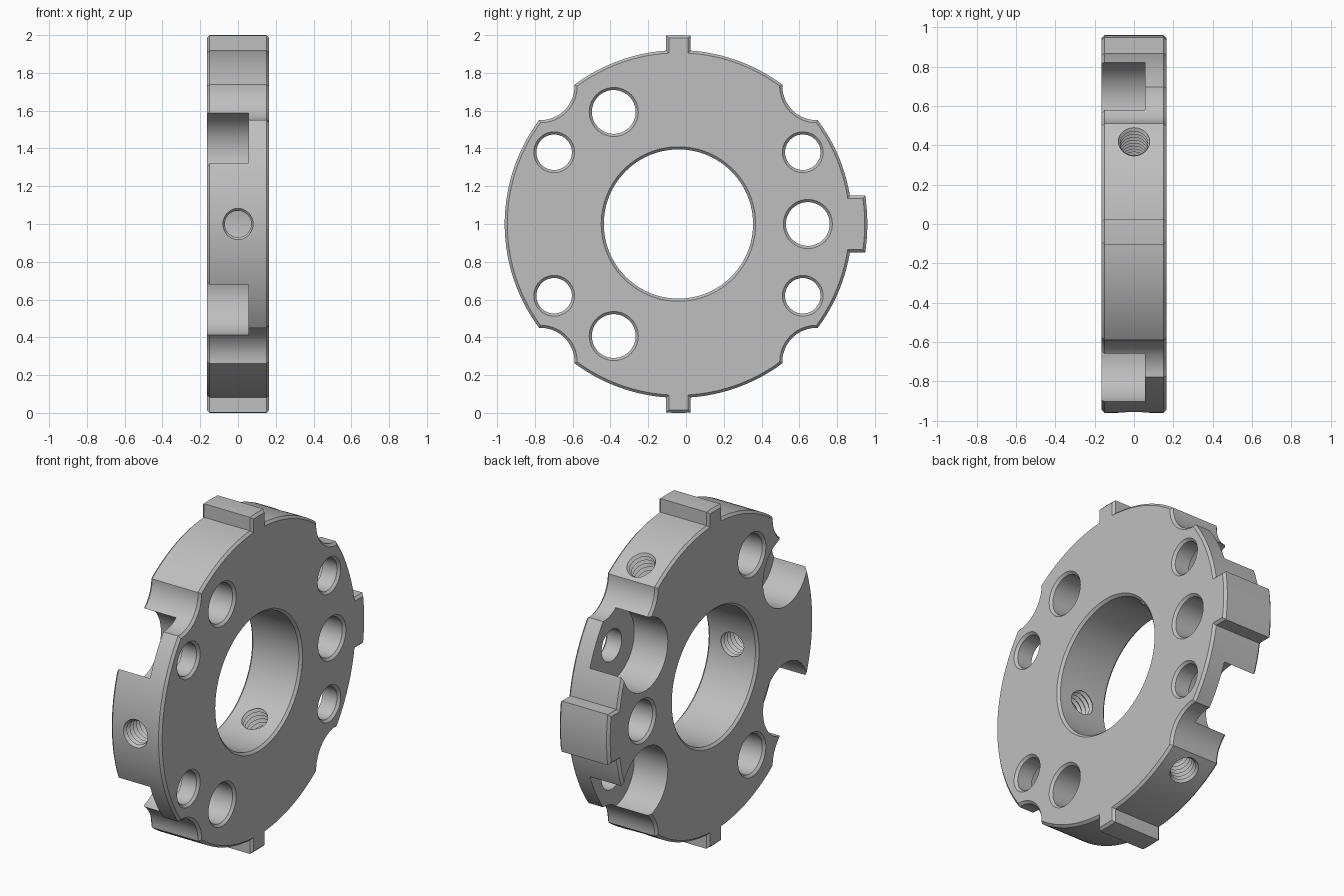
import bpy, bmesh
from math import sin, cos, asin, acos, atan2, pi, radians
from mathutils import Vector, Matrix

cube = bpy.data.objects.get("Cube")
if cube:
    bpy.data.objects.remove(cube)

CENTRE = Vector((0, -0.04, 1))   # hub axis runs along x
HALF, RIM, TAB, CHAMFER = 0.165, 0.92, 1.0, 0.014

steel = bpy.data.materials.new("light_grey_metal")
steel.use_nodes = True
grey = (0.52, 0.52, 0.52, 1)
steel.diffuse_color = grey
steel.node_tree.nodes["Principled BSDF"].inputs["Base Color"].default_value = grey


def to_object(bm, name):
    bmesh.ops.recalc_face_normals(bm, faces=bm.faces)
    mesh = bpy.data.meshes.new(name)
    bm.to_mesh(mesh)
    bm.free()
    obj = bpy.data.objects.new(name, mesh)
    bpy.context.collection.objects.link(obj)
    return obj


def arc(r, start, end, n, cu=0.0, cv=0.0):
    steps = [start + (end - start) * i / n for i in range(n + 1)]
    return [(cu + r * cos(a), cv + r * sin(a)) for a in steps]


def lathe(bm, profile, origin, direction, sides=48):
    """Closed solid of revolution from (radius, distance) pairs."""
    turn = direction.to_track_quat('Z', 'Y').to_matrix().to_4x4()
    place = Matrix.Translation(origin) @ turn
    rings = [[bm.verts.new(place @ Vector((r * cos(2 * pi * i / sides), r * sin(2 * pi * i / sides), t)))
              for i in range(sides)] for r, t in profile]
    for a, b in zip(rings, rings[1:]):
        for i in range(sides):
            j = (i + 1) % sides
            bm.faces.new((a[i], a[j], b[j], b[i]))
    bm.faces.new(rings[0][::-1])
    bm.faces.new(rings[-1])


# Upper half of the outline: side tab, rim, notch, rim, top tab, rim, notch, rim
NOTCH_R, NOTCH_C = 0.18, 0.73
dist = NOTCH_C * 2 ** 0.5
spread = acos((dist ** 2 + RIM ** 2 - NOTCH_R ** 2) / (2 * dist * RIM))
sweep = atan2(RIM * sin(spread), dist - RIM * cos(spread))
side_half, top_half = 0.15, 0.065
q = pi / 4
notch = arc(NOTCH_R, 5 * q + sweep, 5 * q - sweep, 16, NOTCH_C, NOTCH_C)
before = arc(RIM, acos(top_half / RIM), q + spread, 16)[::-1]
first_rim = arc(RIM, asin(side_half / RIM), q - spread, 16)
top_tab = arc(TAB, acos(top_half), pi - acos(top_half), 4)
far_rim = arc(RIM, q - spread, 0, 20)


def flip(points):
    return [(-u, v) for u, v in reversed(points)]


half = arc(TAB, 0, asin(side_half), 6) + first_rim + notch[1:-1] + before
half += top_tab + flip(before) + flip(notch)[1:-1] + [(-u, v) for u, v in far_rim]
outline = half + [(u, -v) for u, v in half[-2:0:-1]]

# Plate extruded from the outline, with both rims chamfered
bm = bmesh.new()
base = bm.faces.new([bm.verts.new(CENTRE + Vector((-HALF, u, v))) for u, v in outline])
grown = bmesh.ops.extrude_face_region(bm, geom=[base])["geom"]
bmesh.ops.translate(bm, vec=(2 * HALF, 0, 0), verts=[g for g in grown if isinstance(g, bmesh.types.BMVert)])
bmesh.ops.recalc_face_normals(bm, faces=bm.faces)
rims = [e for e in bm.edges if abs(e.verts[0].co.x - e.verts[1].co.x) < 1e-5]
bmesh.ops.bevel(bm, geom=rims, offset=CHAMFER, segments=1, profile=0.5, affect='EDGES')
plate = to_object(bm, "ring_plate")
plate.data.materials.append(steel)

X = Vector((1, 0, 0))


def at(u, v):
    return CENTRE + Vector((0, u, v))


def through_hole(bm, u, v, r, sides=48):
    c, over = CHAMFER, 0.02
    lathe(bm, [(r + c + over, -HALF - over), (r, -HALF + c), (r, HALF - c), (r + c + over, HALF + over)],
          at(u, v), X, sides)


# Bore, three large holes and four small holes
holes = bmesh.new()
through_hole(holes, 0, 0, 0.395, 96)
for a in (0, 120, 240):
    through_hole(holes, 0.685 * cos(radians(a)), 0.685 * sin(radians(a)), 0.116)

# Open pockets sunk around the small holes from one face
pockets = bmesh.new()
for a in (30, 150, 210, 330):
    u, v = 0.76 * cos(radians(a)), 0.76 * sin(radians(a))
    through_hole(holes, u, v, 0.094)
    lathe(pockets, [(0.212, -0.3), (0.212, 0.055)], at(u, v), X, 64)

# Radial threaded screw holes
screws = bmesh.new()
pitch = 0.03
thread = [(0.084 if i % 2 else 0.07, 0.33 + i * pitch / 2) for i in range(43)]
for a in (60, 180, 300):
    lathe(screws, thread, CENTRE, Vector((0, cos(radians(a)), sin(radians(a)))), 32)

cutters = [to_object(holes, "hole_cutter"), to_object(pockets, "pocket_cutter"),
           to_object(screws, "thread_cutter")]
for cutter in cutters:
    cutter.hide_render = True
    mod = plate.modifiers.new(cutter.name, 'BOOLEAN')
    mod.operation = 'DIFFERENCE'
    mod.solver = 'EXACT'
    mod.object = cutter

# Bake the cuts, then drop the cutters
bpy.context.view_layer.update()
result = bpy.data.meshes.new_from_object(plate.evaluated_get(bpy.context.evaluated_depsgraph_get()))
plate.modifiers.clear()
plate.data = result
for cutter in cutters:
    bpy.data.objects.remove(cutter)

bpy.ops.object.select_all(action='DESELECT')
plate.select_set(True)
bpy.context.view_layer.objects.active = plate
bpy.ops.object.shade_smooth_by_angle(angle=radians(25))
